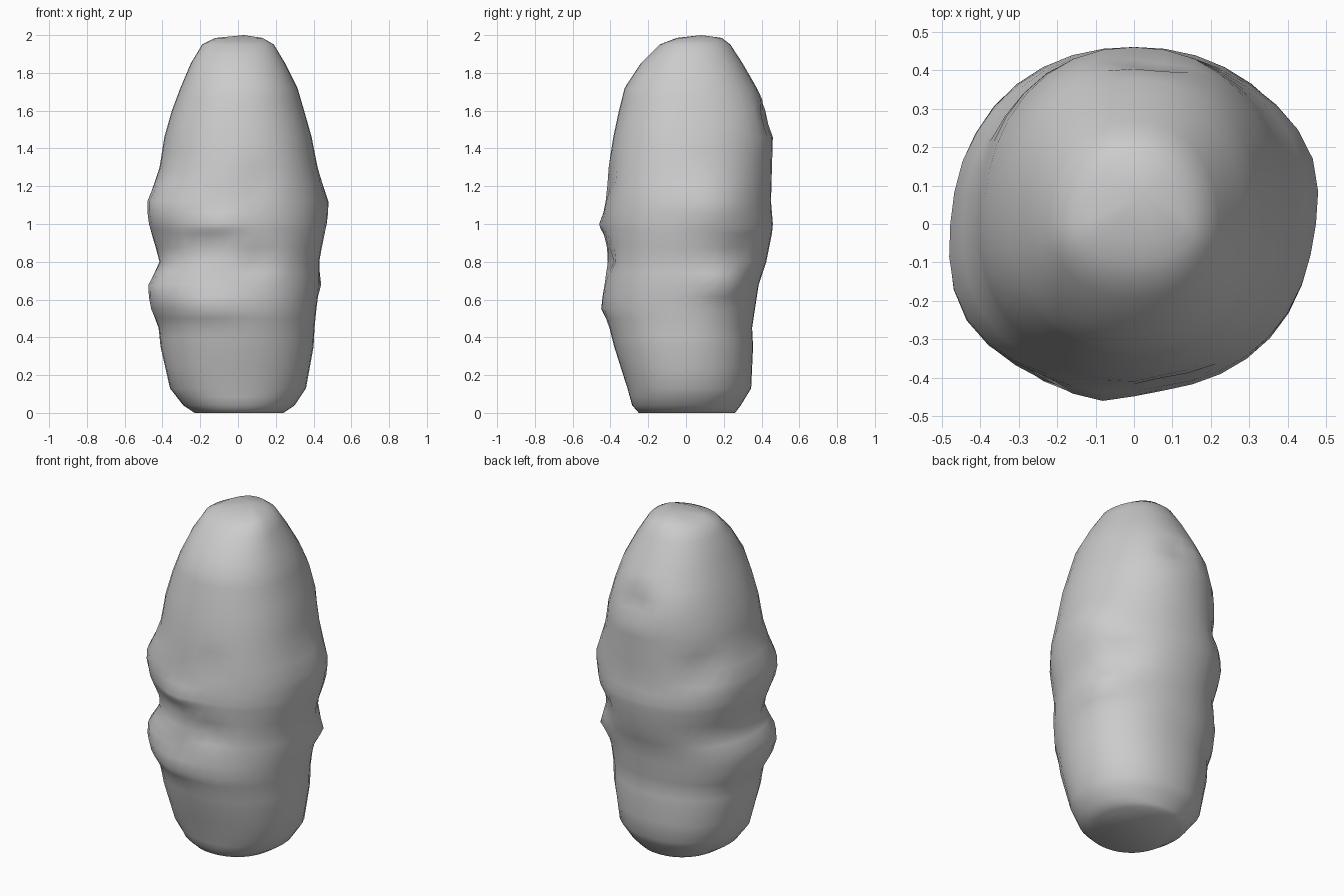
import bpy, bmesh
from math import sin, cos, radians, exp, pi

if "Cube" in bpy.data.objects:
    bpy.data.objects.remove(bpy.data.objects["Cube"])

# Height, then reach to the left, right, front and back
PROFILE = [
    (0.00, .23, .24, .25, .26), (0.04, .29, .30, .285, .29), (0.13, .36, .36, .31, .345),
    (0.35, .41, .40, .38, .355), (0.45, .42, .405, .405, .35), (0.55, .455, .415, .435, .365),
    (0.68, .465, .43, .43, .385), (0.80, .415, .43, .42, .425), (0.95, .455, .455, .43, .455),
    (1.00, .465, .46, .435, .46), (1.12, .47, .46, .425, .45), (1.30, .415, .42, .41, .455),
    (1.46, .39, .39, .385, .46), (1.60, .35, .35, .355, .435), (1.72, .305, .315, .325, .375),
    (1.85, .25, .25, .24, .30), (1.95, .19, .19, .14, .235), (1.985, .12, .13, .05, .19),
]
# Dents and bumps: angle (front is -90), height, angular width, height width, depth
DENTS = [
    (-76, 1.24, 9, .05, -.03), (-77, .80, 10, .06, -.035), (-118, .88, 22, .05, -.03),
    (135, 1.20, 13, .07, -.04), (84, 1.57, 13, .05, -.05), (42, .87, 12, .04, -.03),
    # ridges at the front left and swellings on the right
    (-150, 1.08, 25, .12, .035), (-150, .63, 25, .1, .035), (-103, 1.0, 14, .06, .03),
    (-110, .57, 20, .07, .025), (28, .69, 18, .06, .045), (20, 1.1, 22, .14, .03),
]
SIDES = 36


def profile_at(z):
    for a, b in zip(PROFILE, PROFILE[1:]):
        if z <= b[0]:
            t = (z - a[0]) / (b[0] - a[0])
            return [p + (q - p) * t for p, q in zip(a[1:], b[1:])]
    return PROFILE[-1][1:]


def surface_point(angle, z):
    left, right, front, back = profile_at(z)
    c, s = cos(angle), sin(angle)
    rx = right if c > 0 else left
    ry = back if s > 0 else front
    n = 2.17
    r = (abs(c / rx) ** n + abs(s / ry) ** n) ** (-1 / n)
    for deg, dz, wa, wz, amp in DENTS:
        diff = (angle - radians(deg) + pi) % (2 * pi) - pi
        r += amp * exp(-(diff / radians(wa)) ** 2 - ((z - dz) / wz) ** 2)
    return (r * c, r * s, z)


# Loft of rings, with two rings per profile step
heights = []
for a, b in zip(PROFILE, PROFILE[1:]):
    heights += [a[0], (a[0] + b[0]) / 2]
heights.append(PROFILE[-1][0])

bm = bmesh.new()
rings = [[bm.verts.new(surface_point(2 * pi * i / SIDES, z)) for i in range(SIDES)]
         for z in heights]
for lo, hi in zip(rings, rings[1:]):
    for i in range(SIDES):
        j = (i + 1) % SIDES
        bm.faces.new((lo[i], lo[j], hi[j], hi[i]))

# Flat base and rounded crown
bm.faces.new(rings[0][::-1])
tip = bm.verts.new((0.03, 0.08, 2.0))
for i in range(SIDES):
    bm.faces.new((rings[-1][i], rings[-1][(i + 1) % SIDES], tip))
bmesh.ops.recalc_face_normals(bm, faces=bm.faces)

mesh = bpy.data.meshes.new("standing_boulder")
bm.to_mesh(mesh)
bm.free()
boulder = bpy.data.objects.new("standing_boulder", mesh)
bpy.context.collection.objects.link(boulder)
for f in mesh.polygons:
    f.use_smooth = True
